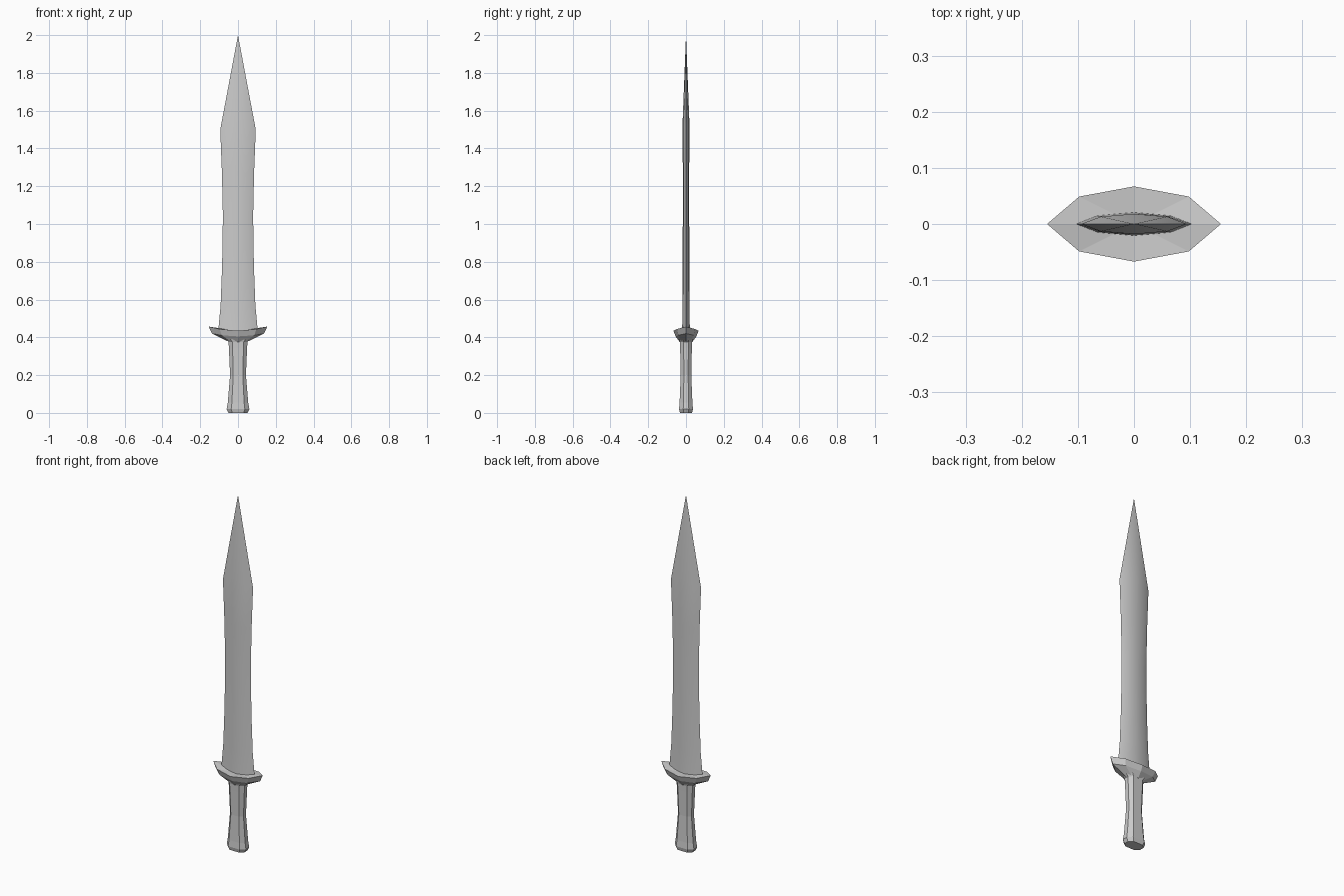
import bpy, bmesh

if "Cube" in bpy.data.objects:
    bpy.data.objects.remove(bpy.data.objects["Cube"])

# Eight-sided outlines as (x, y) factors
LENS = [(1, 0), (.63, .73), (0, 1), (-.63, .73), (-1, 0), (-.63, -.73), (0, -1), (.63, -.73)]
OCT = [(1, .4), (.6, 1), (-.6, 1), (-1, .4), (-1, -.4), (-.6, -1), (.6, -1), (1, -.4)]


def loft(name, outline, rings, tip=None, top=None, smooth=None):
    """Rings are (half width, half depth, z at centre, z at side)."""
    bm = bmesh.new()
    loops = []
    for w, d, zc, zs in rings:
        loops.append([bm.verts.new((w * x, d * y, zc + (zs - zc) * x * x)) for x, y in outline])
    n = len(outline)
    for a, b in zip(loops, loops[1:]):
        for i in range(n):
            j = (i + 1) % n
            bm.faces.new((a[i], a[j], b[j], b[i]))
    bm.faces.new(loops[0][::-1])
    end = tip if tip is not None else top
    if end is not None:
        p = bm.verts.new((0, 0, end))
        for i in range(n):
            bm.faces.new((loops[-1][i], loops[-1][(i + 1) % n], p))
    else:
        bm.faces.new(loops[-1])
    bmesh.ops.recalc_face_normals(bm, faces=bm.faces)
    mesh = bpy.data.meshes.new(name)
    bm.to_mesh(mesh)
    bm.free()
    ob = bpy.data.objects.new(name, mesh)
    bpy.context.collection.objects.link(ob)
    if smooth:
        bpy.ops.object.select_all(action='DESELECT')
        ob.select_set(True)
        bpy.context.view_layer.objects.active = ob
        bpy.ops.object.shade_smooth_by_angle(angle=smooth)
    return ob


# Blade with a slight waist and a long point
loft("blade", LENS, [
    (.105, .021, .42, .42), (.103, .020, .45, .45), (.092, .019, .57, .57),
    (.084, .018, .78, .78), (.080, .017, 1.04, 1.04), (.085, .017, 1.27, 1.27),
    (.094, .018, 1.54, 1.50)], tip=2.0, smooth=.4)

# Guard with upswept pointed ends
loft("guard", LENS, [
    (.058, .033, .375, .38), (.138, .055, .405, .42),
    (.155, .067, .435, .457)], top=.433)

# Grip with a waist and flared pommel end
loft("grip", OCT, [
    (.050, .032, 0, 0), (.060, .037, .02, .02), (.054, .034, .055, .055),
    (.042, .028, .20, .20), (.048, .031, .34, .34), (.050, .032, .375, .375),
    (.065, .036, .39, .39)])
